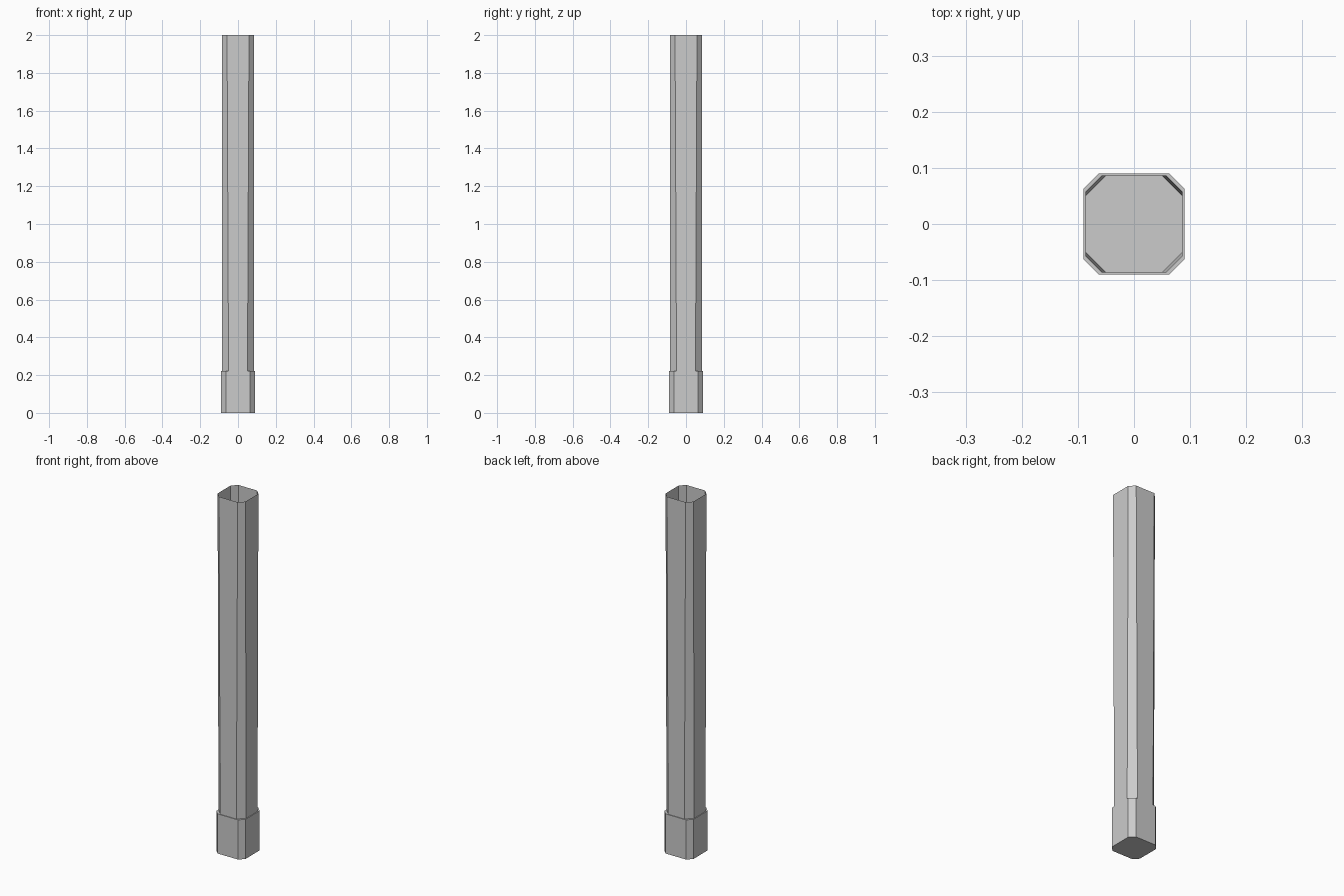
import bpy, bmesh

if "Cube" in bpy.data.objects:
    bpy.data.objects.remove(bpy.data.objects["Cube"])

# Octagonal cross-sections, bottom to top: height, half width, half length of the flat sides
SECTIONS = [
    (0.00, 0.090, 0.063),   # base foot
    (0.222, 0.090, 0.063),  # base top
    (0.222, 0.086, 0.050),  # shaft foot, inset to leave a ledge
    (2.00, 0.086, 0.058),   # open shaft top
]


def ring(bm, z, h, f):
    pts = [(f, -h), (h, -f), (h, f), (f, h), (-f, h), (-h, f), (-h, -f), (-f, -h)]
    return [bm.verts.new((x, y, z)) for x, y in pts]


bm = bmesh.new()
rings = [ring(bm, *s) for s in SECTIONS]

# Walls and ledge
for lower, upper in zip(rings, rings[1:]):
    for i in range(8):
        j = (i + 1) % 8
        bm.faces.new((lower[i], lower[j], upper[j], upper[i]))

# Closed underside; the top stays open
bm.faces.new(rings[0][::-1])

mesh = bpy.data.meshes.new("post")
bm.to_mesh(mesh)
bm.free()
bpy.context.collection.objects.link(bpy.data.objects.new("post", mesh))
